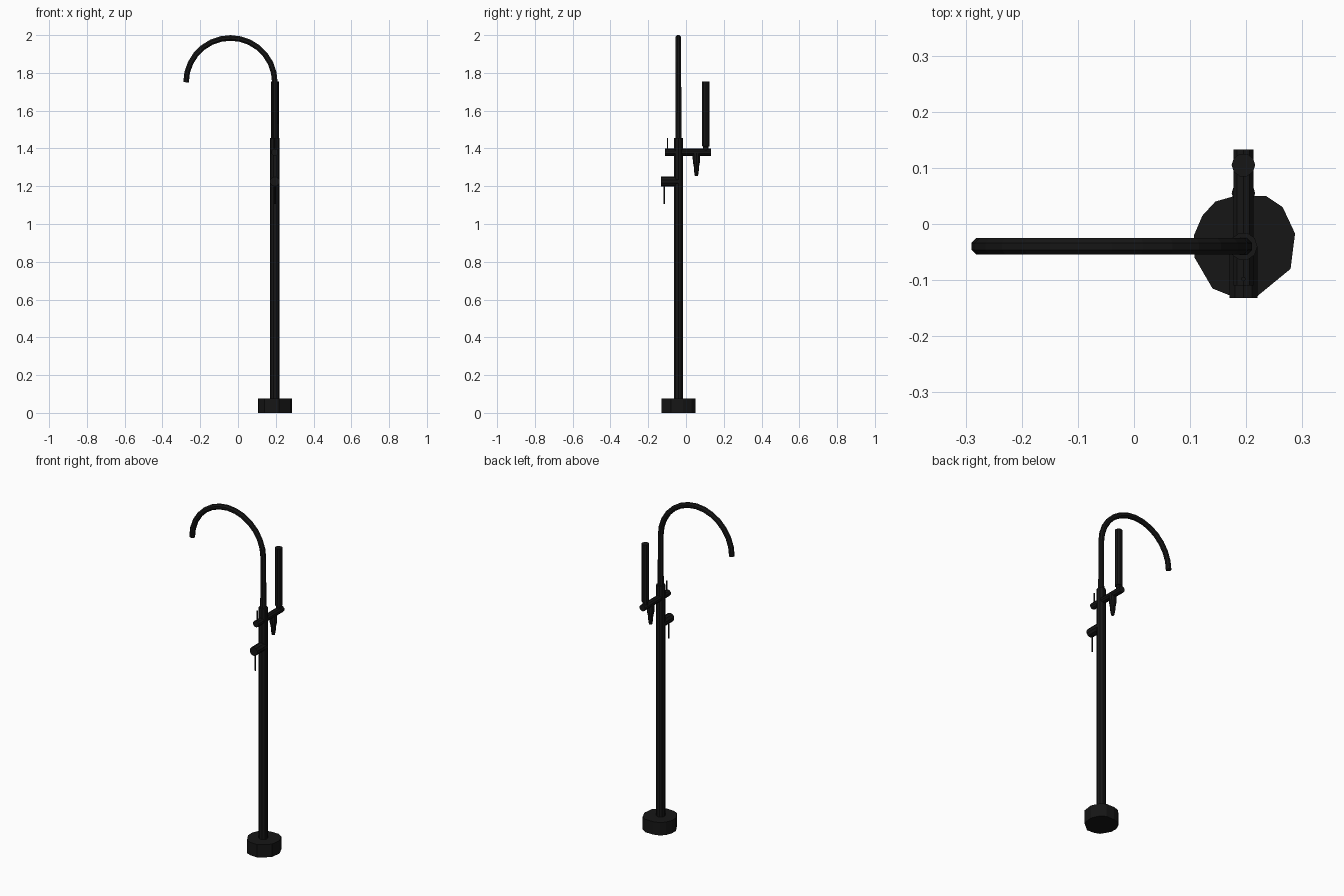
import bpy, bmesh, math
from mathutils import Vector

if "Cube" in bpy.data.objects:
    bpy.data.objects.remove(bpy.data.objects["Cube"])

X, Y = 0.195, -0.04   # column axis

black = bpy.data.materials.new("matte_black")
black.diffuse_color = (0.008, 0.008, 0.008, 1)
black.use_nodes = True
black.node_tree.nodes["Principled BSDF"].inputs["Base Color"].default_value = black.diffuse_color


def sweep(name, path, sides=10):
    """Closed tube through (point, radius) stations."""
    bm = bmesh.new()
    pts = [Vector(p) for p, r in path]
    rings = []
    last = Vector((0, 0, 1))
    for i, (p, r) in enumerate(path):
        t = pts[min(i + 1, len(pts) - 1)] - pts[max(i - 1, 0)]
        t = t.normalized() if t.length > 1e-6 else last
        last = t
        u = Vector((0, 1, 0)) if abs(t.y) < 0.5 else Vector((1, 0, 0))
        v = t.cross(u).normalized()
        ring = []
        for k in range(sides):
            a = 2 * math.pi * (k + 0.5) / sides
            ring.append(bm.verts.new(pts[i] + r * (math.cos(a) * u + math.sin(a) * v)))
        rings.append(ring)
    for a, b in zip(rings, rings[1:]):
        for k in range(sides):
            n = (k + 1) % sides
            bm.faces.new((a[k], a[n], b[n], b[k]))
    bm.faces.new(rings[0])
    bm.faces.new(rings[-1])
    return finish(name, bm)


def finish(name, bm):
    bmesh.ops.recalc_face_normals(bm, faces=bm.faces)
    me = bpy.data.meshes.new(name)
    bm.to_mesh(me)
    bm.free()
    me.materials.append(black)
    ob = bpy.data.objects.new(name, me)
    bpy.context.collection.objects.link(ob)
    return ob


def rod(name, a, b, r, sides=10):
    return sweep(name, [(a, r), (b, r)], sides)


# Floor base: slightly irregular faceted disc
outline = [(0.287, -0.017), (0.279, -0.08), (0.218, -0.13), (0.17, -0.127),
           (0.14, -0.115), (0.108, -0.06), (0.107, -0.02), (0.122, 0.015),
           (0.145, 0.04), (0.18, 0.05), (0.235, 0.05), (0.265, 0.03)]
bm = bmesh.new()
face = bm.faces.new([bm.verts.new((x, y, 0)) for x, y in outline])
top = bmesh.ops.extrude_face_region(bm, geom=[face])["geom"]
bmesh.ops.translate(bm, vec=(0, 0, 0.077),
                    verts=[g for g in top if isinstance(g, bmesh.types.BMVert)])
if not face.is_valid or len(bm.faces) < len(outline) + 2:
    bmesh.ops.holes_fill(bm, edges=bm.edges)
finish("floor_base", bm)

# Main column
rod("column", (X, Y, 0.07), (X, Y, 1.455), 0.025)

# Riser and gooseneck spout
R = 0.235
path = [((X, Y, 1.44), 0.017)]
for i in range(15):
    a = math.pi * i / 14
    path.append(((X - R + R * math.cos(a), Y, 1.75 + R * math.sin(a)), 0.016))
sweep("gooseneck_spout", path, 8)

# Upper cross bar with diverter lever
rod("cross_bar", (X, -0.11, 1.38), (X, 0.133, 1.38), 0.019)
rod("diverter_lever", (X, -0.098, 1.38), (X, -0.098, 1.456), 0.0045, 6)

# Hand shower standing on the bar
sweep("hand_shower", [((X, 0.105, 1.385), 0.015), ((X, 0.105, 1.41), 0.015),
                      ((X, 0.105, 1.412), 0.021), ((X, 0.105, 1.755), 0.021)])

# Hose outlet under the bar
sweep("hose_outlet", [((X, 0.055, 1.375), 0.021), ((X, 0.055, 1.33), 0.02),
                      ((X, 0.055, 1.30), 0.014), ((X, 0.055, 1.285), 0.014),
                      ((X, 0.055, 1.255), 0.009)])

# Lower mixer valve with handle
rod("mixer_valve", (X, -0.132, 1.225), (X, Y, 1.225), 0.026)
rod("mixer_handle", (X, -0.115, 1.215), (X, -0.115, 1.105), 0.005, 6)
